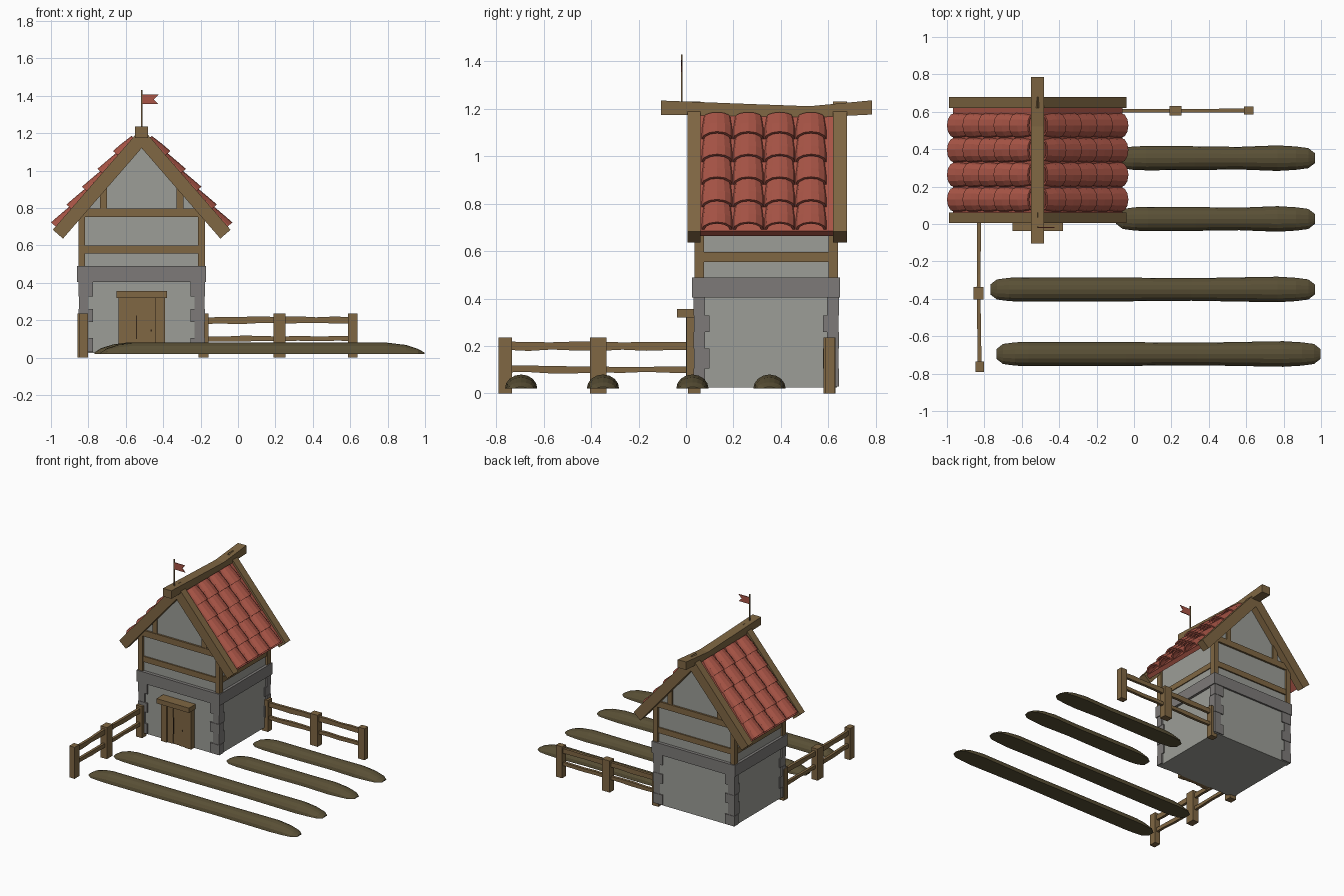
import bpy, bmesh, math, random
from mathutils import Vector

if "Cube" in bpy.data.objects:
    bpy.data.objects.remove(bpy.data.objects["Cube"])

random.seed(4)


def material(name, rgb):
    m = bpy.data.materials.new(name)
    m.diffuse_color = (*rgb, 1)
    m.use_nodes = True
    m.node_tree.nodes["Principled BSDF"].inputs["Base Color"].default_value = m.diffuse_color
    return m


WOOD = material("brown wood", (0.215, 0.135, 0.056))
PLASTER = material("pale grey plaster", (0.335, 0.34, 0.31))
STONE = material("grey stone", (0.205, 0.195, 0.188))
RED = material("red clay", (0.40, 0.091, 0.062))
SOIL = material("dark soil", (0.10, 0.079, 0.036))
DARK = material("dark gap", (0.035, 0.02, 0.01))

CX, CY = -0.515, 0.338          # house centre
C, S = math.cos(math.radians(49)), math.sin(math.radians(49))
SLOPE = S / C


def finish(name, bm, mat):
    bmesh.ops.recalc_face_normals(bm, faces=bm.faces)
    me = bpy.data.meshes.new(name)
    bm.to_mesh(me)
    bm.free()
    me.materials.append(mat)
    ob = bpy.data.objects.new(name, me)
    bpy.context.collection.objects.link(ob)
    return ob


def loft(bm, rings):
    """Join closed rings of points and cap both ends."""
    vs = [[bm.verts.new(p) for p in r] for r in rings]
    n = len(vs[0])
    for a, b in zip(vs, vs[1:]):
        for i in range(n):
            j = (i + 1) % n
            bm.faces.new((a[i], a[j], b[j], b[i]))
    bm.faces.new(vs[0])
    bm.faces.new(vs[-1])


def boxes(name, items, mat):
    bm = bmesh.new()
    for x0, x1, y0, y1, z0, z1 in items:
        loft(bm, [[(x0, y0, z), (x1, y0, z), (x1, y1, z), (x0, y1, z)] for z in (z0, z1)])
    return finish(name, bm, mat)


def extrude_y(name, pts, spans, mat):
    """Extrude an (x offset, z) outline along y, once per span."""
    bm = bmesh.new()
    for y0, y1 in spans:
        loft(bm, [[(CX + x, y, z) for x, z in pts] for y in (y0, y1)])
    return finish(name, bm, mat)


def chevron(z_top, thick, length):
    """Roof shaped outline with square cut ends."""
    ox, oz = length * C, z_top - length * S
    ix, iz = ox - thick * S, oz - thick * C
    return [(-ox, oz), (0, z_top), (ox, oz), (ix, iz), (0, z_top - thick / C), (-ix, iz)]


# Walls
boxes("lower_wall", [(-0.842, -0.188, 0.041, 0.637, 0.025, 0.42)], PLASTER)
boxes("stone_band", [(-0.86, -0.17, 0.025, 0.65, 0.405, 0.49)], STONE)
extrude_y("upper_wall", [(-0.325, 0.48), (0.325, 0.48), (0.325, 0.80), (0, 1.17), (-0.325, 0.80)],
          [(0.05, 0.626)], PLASTER)

# Corner stones, long and short by turns
quoins = []
levels = [0.03, 0.105, 0.19, 0.26, 0.328, 0.41]
for sx in (-1, 1):
    for sy in (-1, 1):
        for i, (z0, z1) in enumerate(zip(levels, levels[1:])):
            w, d = (0.055, 0.068) if i % 2 else (0.078, 0.05)
            o = 0.003 * (i % 2)
            xs = sorted((CX + sx * (0.338 - o), CX + sx * (0.338 - w)))
            ys = sorted((CY + sy * (0.307 - o), CY + sy * (0.307 - d)))
            quoins.append((*xs, *ys, z0, z1))
boxes("corner_stones", quoins, STONE)

# Timber frame
frame = []
for s in (-1, 1):
    def across(x0, x1, z0, z1, out=0.301, y_in=0.27):
        y = sorted((CY + s * out, CY + s * y_in))
        frame.append((CX + x0, CX + x1, *y, z0, z1))
    for t in (-0.32, 0.32):
        across(t - 0.018, t + 0.018, 0.49, 0.80, 0.303, 0.262)        # corner posts
    across(-0.31, 0.31, 0.558, 0.60, 0.298)
    across(-0.315, 0.315, 0.752, 0.797, 0.302)
    for t in (-0.205, 0.205):
        across(t - 0.019, t + 0.019, 0.79, 0.93, 0.298)               # gable struts
    xs = sorted((CX + s * 0.332, CX + s * 0.30))
    frame.append((*xs, CY - 0.28, CY + 0.28, 0.555, 0.597))           # side beams
boxes("timber_frame", frame, WOOD)

# Roof boards, deck and ridge
extrude_y("barge_boards", chevron(1.23, 0.072, 0.724), [(0.006, 0.062), (0.62, 0.678)], WOOD)
extrude_y("roof_deck", chevron(1.205, 0.03, 0.69), [(0.06, 0.622)], RED)
bm = bmesh.new()
loft(bm, [[(CX - 0.035, y, b), (CX + 0.035, y, b), (CX + 0.035, y, t), (CX - 0.035, y, t)]
          for y, b, t in ((-0.105, 1.175, 1.235), (0.2, 1.17, 1.223),
                          (0.52, 1.163, 1.211), (0.785, 1.176, 1.236))])
finish("ridge_beam", bm, WOOD)

# Barrel tiles: five rows, four columns on each slope
bm = bmesh.new()
SEG = 6
for side in (-1, 1):
    for row in range(5):
        for col in range(4):
            yc = 0.131 + 0.132 * col
            s0 = 0.05 + 0.1264 * row
            rings = []
            for s, half, h in ((s0 - 0.02 * (row > 0), 0.056, 0.03), (s0 + 0.07, 0.065, 0.044),
                               (s0 + 0.1264, 0.066, 0.052)):
                ring = []
                for k, order in ((0, range(SEG + 1)), (0.011, range(SEG, -1, -1))):
                    for i in order:
                        a = math.pi * i / SEG
                        n = max((h - k) * math.sin(a), 0) - 0.002
                        ring.append((CX + side * (s * C + n * S), yc + (half - k) * math.cos(a),
                                     1.205 - s * S + n * C))
                rings.append(ring)
            loft(bm, rings)
finish("roof_tiles", bm, RED)

# Door
boxes("door_frame", [(-0.64, -0.592, 0.0, 0.06, 0.027, 0.325), (-0.442, -0.39, 0.002, 0.06, 0.027, 0.325)], WOOD)
boxes("door_lintel", [(-0.65, -0.38, -0.038, 0.05, 0.32, 0.356)], WOOD)
boxes("door_planks", [(-0.592 + 0.05 * i, -0.544 + 0.05 * i, 0.008 + 0.004 * (i % 2), 0.06, 0.027, 0.322)
                      for i in range(3)] + [(-0.592, -0.442, 0.016, 0.06, 0.027, 0.322)], WOOD)
boxes("door_marks", [(-0.545, -0.541, 0.007, 0.015, 0.10, 0.225),
                     (-0.469, -0.461, 0.004, 0.012, 0.14, 0.15)], DARK)

# Flag
boxes("flag_pole", [(CX - 0.004, CX + 0.004, -0.022, -0.014, 1.22, 1.43)], WOOD)
extrude_y("flag", [(0, 1.355), (0.09, 1.355), (0.065, 1.38), (0.09, 1.406), (0, 1.406)],
          [(-0.021, -0.016)], RED)


# Fences
def rail(bm, start, end, z, h):
    a, b = Vector(start), Vector(end)
    side = (b - a).cross(Vector((0, 0, 1))).normalized() * 0.01
    rings = []
    for i in range(5):
        p = a.lerp(b, i / 4)
        lo = z + random.uniform(-0.004, 0.003)
        hi = z + h + random.uniform(-0.005, 0.002)
        rings.append([(p + o + Vector((0, 0, q))) for o, q in
                      ((side, lo), (-side, lo), (-side, hi), (side, hi))])
    loft(bm, rings)


def fence(name, posts):
    boxes(name + "_posts", [(x - w, x + w, y - d, y + d, 0, 0.236) for x, y, w, d in posts], WOOD)
    bm = bmesh.new()
    for p, q in zip(posts, posts[1:]):
        for z, h in ((0.183, 0.037), (0.088, 0.028)):
            rail(bm, (p[0], p[1], 0), (q[0], q[1], 0), z, h)
    finish(name + "_rails", bm, WOOD)


fence("right_fence", [(-0.185, 0.605, 0.026, 0.024), (0.223, 0.605, 0.032, 0.026), (0.614, 0.607, 0.026, 0.022)])
fence("left_fence", [(-0.828, 0.035, 0.026, 0.026), (-0.831, -0.37, 0.026, 0.034), (-0.825, -0.762, 0.022, 0.028)])

# Ploughed soil ridges, half round with tapered ends
for idx, (x0, x1, yc) in enumerate(((-0.735, 0.997, -0.695), (-0.768, 0.967, -0.35),
                                    (-0.095, 0.967, 0.027), (-0.105, 0.967, 0.352))):
    bm = bmesh.new()
    L = x1 - x0
    stations = [(0, 0.4, 0.12), (0.035, 0.8, 0.5), (0.1, 0.93, 0.85), (0.17, 0.97, 1)]
    prof = [(x0 + t, w, h) for t, w, h in stations]
    prof += [(x0 + L * f, w, 1) for f, w in ((0.4, 0.95), (0.62, 0.9))]
    prof += [(x1 - t, w, h) for t, w, h in reversed([(0, 0.4, 0.12), (0.035, 0.8, 0.45),
                                                     (0.1, 0.93, 0.8), (0.2, 1.02, 1)])]
    loft(bm, [[(x, yc + 0.067 * w * math.cos(math.pi * i / 8), 0.02 + 0.06 * h * math.sin(math.pi * i / 8))
               for i in range(9)] for x, w, h in prof])
    finish(f"soil_ridge_{idx + 1}", bm, SOIL)
